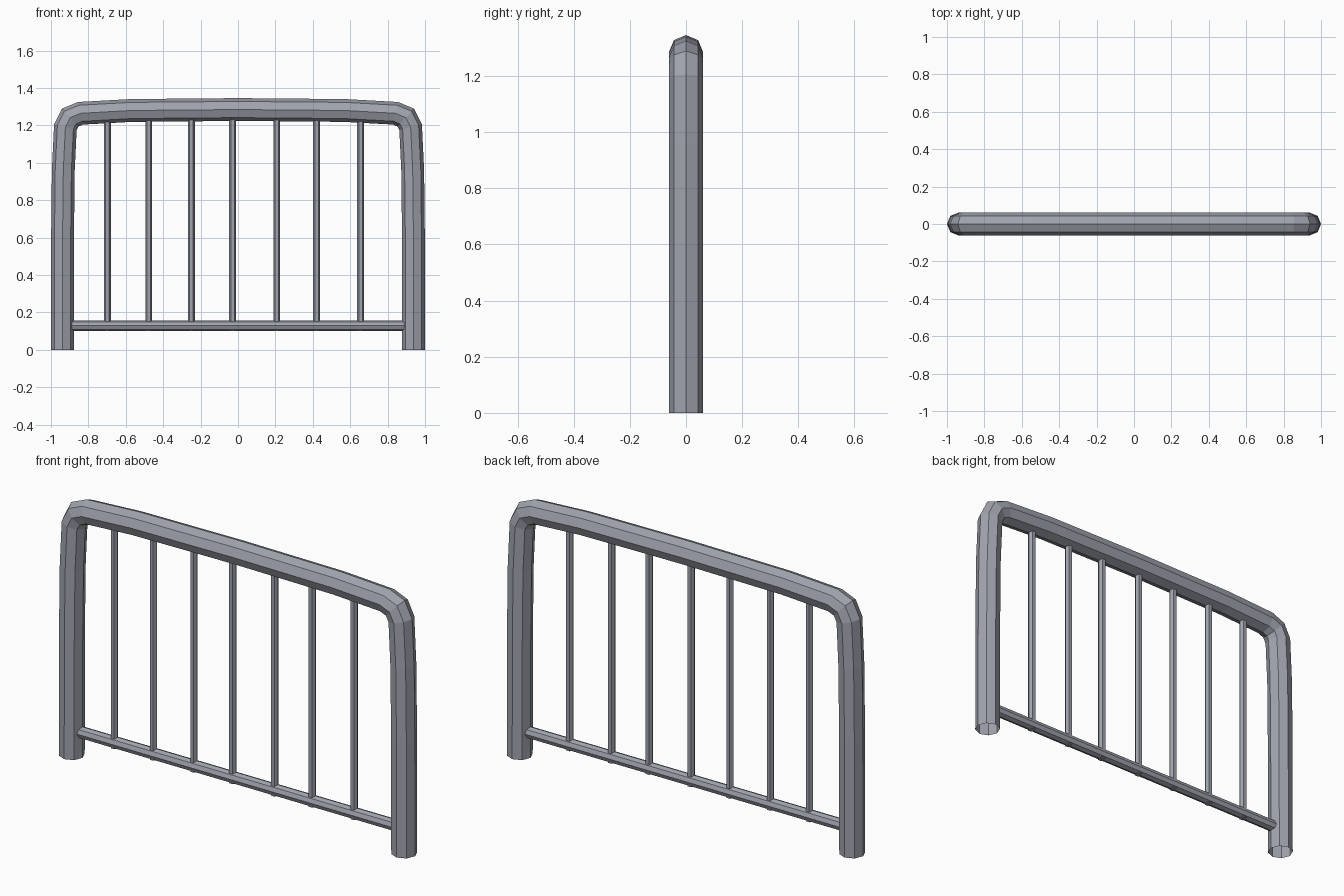
import bpy, bmesh, math
from mathutils import Vector

if "Cube" in bpy.data.objects:
    bpy.data.objects.remove(bpy.data.objects["Cube"])

steel = bpy.data.materials.new("grey_steel")
steel.diffuse_color = (0.35, 0.37, 0.42, 1)
steel.use_nodes = True
steel.node_tree.nodes["Principled BSDF"].inputs["Base Color"].default_value = steel.diffuse_color


def tube(name, path, radius, sides, capped=False, phase=0.0):
    """Sweep a polygon along a path lying in the XZ plane, with mitred joints."""
    pts = [Vector((x, 0, z)) for x, z in path]
    side = Vector((0, 1, 0))
    bm = bmesh.new()
    rings = []
    for i, p in enumerate(pts):
        d_in = (p - pts[max(i - 1, 0)]).normalized()
        d_out = (pts[min(i + 1, len(pts) - 1)] - p).normalized()
        tangent = (d_in + d_out).normalized()
        normal = side.cross(tangent)
        ref = d_out if d_out.length > 0 else d_in
        stretch = 1 / max(tangent.dot(ref), 0.5)
        ring = []
        for k in range(sides):
            a = phase + math.tau * k / sides
            ring.append(bm.verts.new(p + normal * (math.cos(a) * radius * stretch)
                                     + side * (math.sin(a) * radius)))
        rings.append(ring)
    for r0, r1 in zip(rings, rings[1:]):
        for k in range(sides):
            n = (k + 1) % sides
            bm.faces.new((r0[k], r0[n], r1[n], r1[k]))
    if capped:
        bm.faces.new(rings[0])
        bm.faces.new(rings[-1])
    bmesh.ops.recalc_face_normals(bm, faces=bm.faces)
    me = bpy.data.meshes.new(name)
    bm.to_mesh(me)
    bm.free()
    me.materials.append(steel)
    ob = bpy.data.objects.new(name, me)
    bpy.context.collection.objects.link(ob)
    return ob


# Bent outer frame: half path mirrored, open at the feet
half = [(-0.939, 0), (-0.938, 0.6), (-0.934, 0.96), (-0.923, 1.19),
        (-0.897, 1.242), (-0.842, 1.265), (-0.57, 1.28)]
frame_path = half + [(0, 1.285)] + [(-x, z) for x, z in reversed(half)]
tube("outer_frame", frame_path, 0.061, 8)

# Lower rail
tube("lower_rail", [(-0.9, 0.129), (0.9, 0.129)], 0.029, 8, True)

# Upright bars
for i, x in enumerate((-0.698, -0.477, -0.249, -0.029, 0.207, 0.42, 0.656)):
    tube(f"upright_bar_{i + 1}", [(x, 0.101), (x, 1.25)], 0.0185, 6, True)
